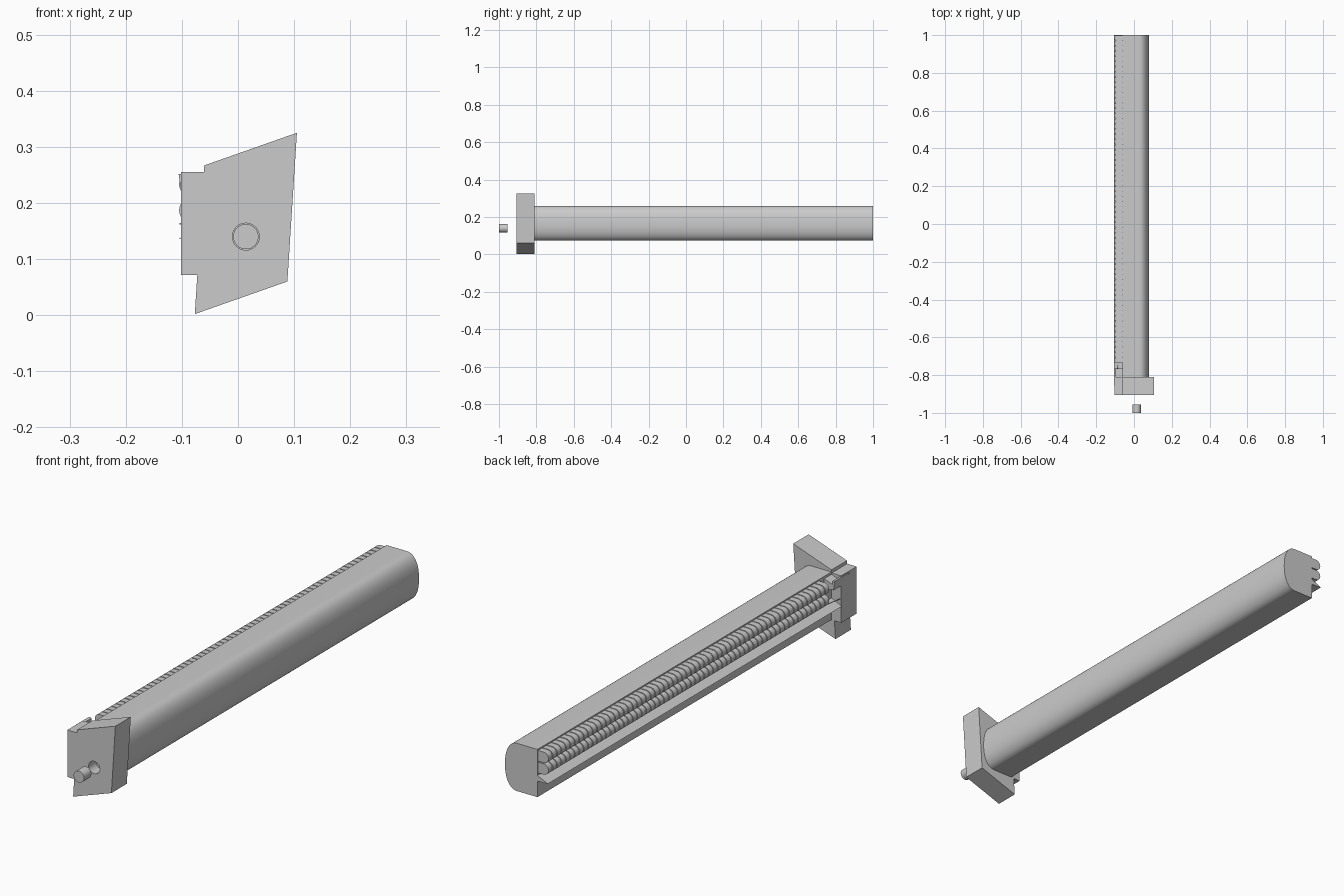
import bpy, bmesh, math

cube = bpy.data.objects.get("Cube")
if cube:
    bpy.data.objects.remove(cube, do_unlink=True)

GREY = (0.6, 0.6, 0.6, 1)
mat = bpy.data.materials.new("plain grey")
mat.use_nodes = True
mat.diffuse_color = GREY
mat.node_tree.nodes["Principled BSDF"].inputs["Base Color"].default_value = GREY


def prism(name, outline, y0, y1, smooth=False):
    """Extrude an (x, z) outline along y."""
    bm = bmesh.new()
    face = bm.faces.new([bm.verts.new((x, y0, z)) for x, z in outline])
    out = bmesh.ops.extrude_face_region(bm, geom=[face])["geom"]
    moved = [v for v in out if isinstance(v, bmesh.types.BMVert)]
    bmesh.ops.translate(bm, verts=moved, vec=(0, y1 - y0, 0))
    bmesh.ops.recalc_face_normals(bm, faces=bm.faces)
    mesh = bpy.data.meshes.new(name)
    bm.to_mesh(mesh)
    bm.free()
    mesh.materials.append(mat)
    ob = bpy.data.objects.new(name, mesh)
    bpy.context.collection.objects.link(ob)
    if smooth:
        bpy.ops.object.select_all(action='DESELECT')
        ob.select_set(True)
        bpy.context.view_layer.objects.active = ob
        bpy.ops.object.shade_smooth_by_angle(angle=math.radians(35))
    return ob


def arc(cx, cz, rx, rz, start, end, n, power=1.0):
    """Points of an elliptical arc; power under 1 squares it off."""
    pts = []
    for i in range(n + 1):
        a = math.radians(start + (end - start) * i / n)
        c, s = math.cos(a), math.sin(a)
        pts.append((cx + rx * math.copysign(abs(c) ** power, c),
                    cz + rz * math.copysign(abs(s) ** power, s)))
    return pts


# Long body, flat on one side and bulging on the other
body = [(-0.06, 0.073)] + arc(0.025, 0.166, 0.055, 0.093, -90, 90, 32, 0.87) + [(-0.06, 0.259)]
prism("body", body, -0.81, 1.0, True)

# Slanted head block with a blind hole
head = prism("head_block", [(-0.077, 0.002), (0.088, 0.06), (0.105, 0.325), (-0.06, 0.267)],
             -0.905, -0.81)
hole = prism("hole_cutter", arc(0.014, 0.14, 0.024, 0.024, 0, 348.75, 31), -0.95, -0.86, True)
hole.hide_render = True
hole.hide_viewport = True
cut = head.modifiers.new("hole", 'BOOLEAN')
cut.operation = 'DIFFERENCE'
cut.object = hole
prism("side_block", [(-0.102, 0.072), (-0.058, 0.072), (-0.058, 0.255), (-0.102, 0.255)],
      -0.905, -0.81)

# Loose pin in front of the hole
prism("pin", arc(0.014, 0.14, 0.0225, 0.0225, 0, 348.75, 31), -1.0, -0.955, True)

# Two ribbed rows along the flat side, each on a slimmer core
PITCH, COUNT, START = 0.0275, 63, -0.732
for name, zc in (("upper", 0.233), ("lower", 0.187)):
    rib = [(-0.059, zc - 0.021)] + arc(-0.084, zc, 0.021, 0.021, 270, 90, 12) + [(-0.059, zc + 0.021)]
    row = prism(name + "_ribs", rib, START, START + PITCH * 0.86, True)
    arr = row.modifiers.new("repeat", 'ARRAY')
    arr.count = COUNT
    arr.use_relative_offset = False
    arr.use_constant_offset = True
    arr.constant_offset_displace = (0, PITCH, 0)
    core = [(-0.059, zc - 0.016)] + arc(-0.084, zc, 0.016, 0.016, 270, 90, 8) + [(-0.059, zc + 0.016)]
    prism(name + "_rib_core", core, START, 0.99, True)

# Sloping ledge under the ribbed rows
prism("ledge", [(-0.059, 0.135), (-0.105, 0.137), (-0.059, 0.158)], -0.81, 1.0)

# Tapered flap and thin wire between the rows and the head
prism("flap", [(-0.106, 0.252), (-0.1, 0.215), (-0.095, 0.25)], -0.855, -0.765)
prism("flap_root", [(-0.059, 0.215), (-0.1, 0.215), (-0.1, 0.235), (-0.059, 0.25)], -0.81, -0.765)
wire = prism("wire", arc(-0.085, 0.163, 0.0015, 0.0015, 0, 300, 5), -0.855, -0.75)
for v in wire.data.vertices:
    if v.co.y < -0.8:
        v.co.x -= 0.018
